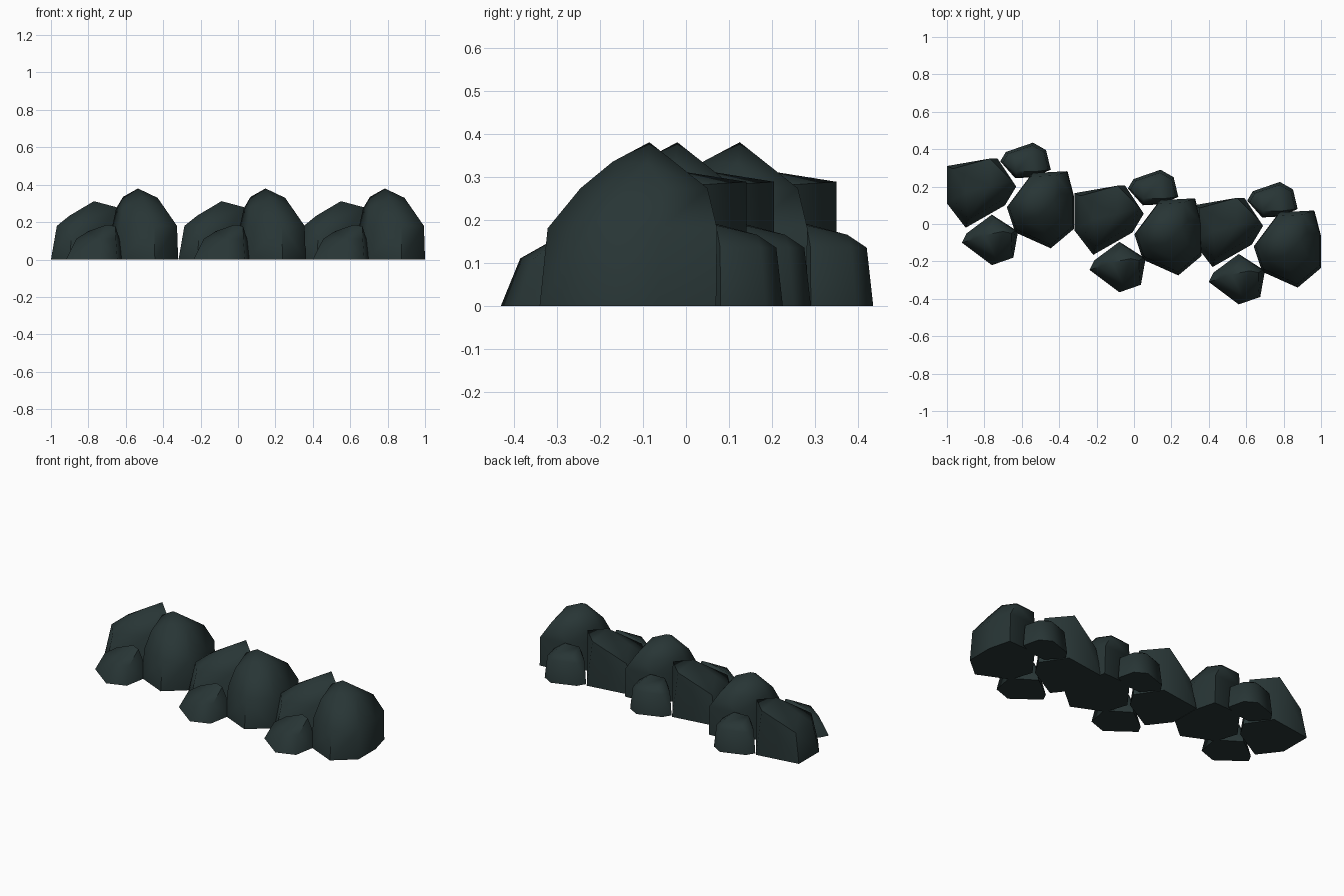
import bpy, bmesh, math

if "Cube" in bpy.data.objects:
    bpy.data.objects.remove(bpy.data.objects["Cube"])

# One dark slate colour for every stone
slate = bpy.data.materials.new("dark_slate")
slate.diffuse_color = (0.021, 0.036, 0.036, 1)
slate.use_nodes = True
slate.node_tree.nodes["Principled BSDF"].inputs["Base Color"].default_value = slate.diffuse_color

# Each stone: base outline, shoulder rings (height, scale, shift x, shift y), crown corners
stones = {
    "tall_left_stone": (
        [(-1, .31), (-1, .11), (-.9, -.02), (-.69, .1), (-.63, .2), (-.73, .35)],
        [(.18, .82, 0, .01)],
        [(-.9, .17, .235), (-.77, .2, .312), (-.77, .35, .288), (-.65, .23, .28)]),
    "tall_right_stone": (
        [(-.355, .28), (-.32, .145), (-.32, -.025), (-.445, -.13),
         (-.635, -.045), (-.68, .09), (-.545, .27)],
        [(.18, .96, 0, .01), (.273, .72, -.03, .035)],
        [(-.43, .12, .33), (-.51, .04, .335), (-.615, .13, .335), (-.535, .125, .38)]),
    "small_front_stone": (
        [(-.92, -.1), (-.76, -.22), (-.645, -.18), (-.62, -.04), (-.76, .05), (-.895, -.05)],
        [(.11, .77, .02, .015)],
        [(-.8, -.06, .152), (-.7, -.04, .186), (-.655, -.05, .178)]),
    "small_back_stone": (
        [(-.715, .335), (-.685, .385), (-.54, .435), (-.47, .395),
         (-.445, .29), (-.54, .25), (-.635, .245)],
        [(.135, .9, 0, -.005)],
        [(-.64, .36, .165), (-.55, .375, .165), (-.63, .28, .19), (-.53, .28, .187)]),
}


def stone_points(outline, rings, crown):
    cx = sum(p[0] for p in outline) / len(outline)
    cy = sum(p[1] for p in outline) / len(outline)
    points = list(crown)
    for z, s, sx, sy in [(0, 1, 0, 0)] + rings:
        points += [(cx + (x - cx) * s + sx, cy + (y - cy) * s + sy, z) for x, y in outline]
    return points


def make_stone(name, points, dx, dy):
    bm = bmesh.new()
    verts = [bm.verts.new((x + dx, y + dy, z)) for x, y, z in points]
    bmesh.ops.convex_hull(bm, input=verts)
    loose = [v for v in bm.verts if not v.link_faces]
    bmesh.ops.delete(bm, geom=loose, context="VERTS")
    bmesh.ops.recalc_face_normals(bm, faces=bm.faces)
    mesh = bpy.data.meshes.new(name)
    bm.to_mesh(mesh)
    bm.free()
    mesh.materials.append(slate)
    mesh.shade_smooth()
    mesh.set_sharp_from_angle(angle=math.radians(60))
    bpy.context.collection.objects.link(bpy.data.objects.new(name, mesh))


# Three identical clusters stepping along the row
for i, (dx, dy) in enumerate([(0, 0), (.682, -.145), (1.32, -.21)], 1):
    for name, parts in stones.items():
        make_stone(f"{name}_{i}", stone_points(*parts), dx, dy)
